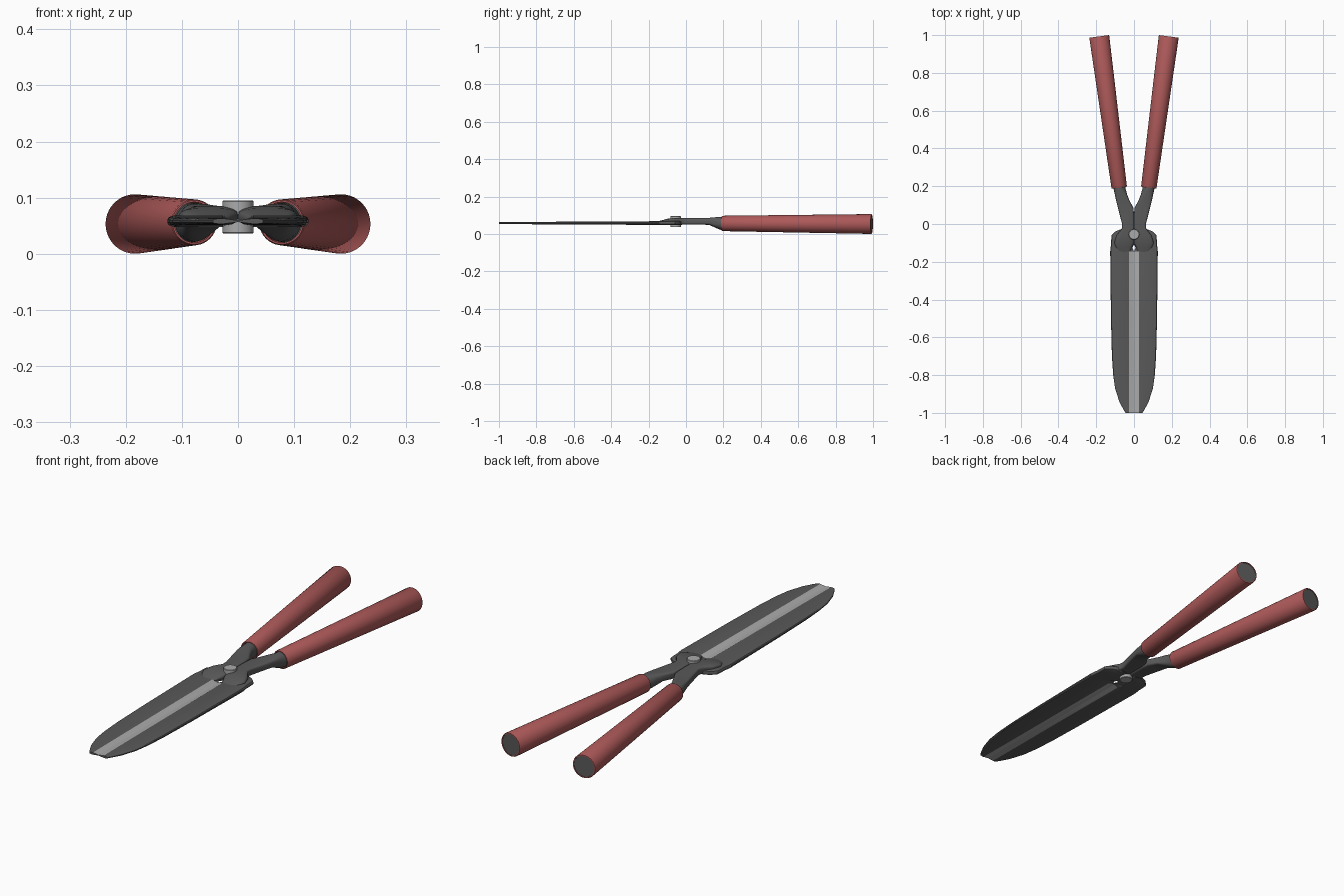
import bpy, bmesh, math
from mathutils import Vector

if "Cube" in bpy.data.objects:
    bpy.data.objects.remove(bpy.data.objects["Cube"])


def material(name, rgb):
    m = bpy.data.materials.new(name)
    m.diffuse_color = (*rgb, 1)
    m.use_nodes = True
    m.node_tree.nodes["Principled BSDF"].inputs["Base Color"].default_value = m.diffuse_color
    return m


RED = material("red_rubber", (0.42, 0.10, 0.10))
DARK = material("dark_steel", (0.10, 0.10, 0.10))
LIGHT = material("bright_steel", (0.40, 0.40, 0.40))


def finish(bm, name, mats, angle=35, mirror=True):
    bmesh.ops.recalc_face_normals(bm, faces=bm.faces)
    me = bpy.data.meshes.new(name)
    bm.to_mesh(me)
    bm.free()
    ob = bpy.data.objects.new(name, me)
    bpy.context.collection.objects.link(ob)
    for m in mats:
        me.materials.append(m)
    bpy.ops.object.select_all(action='DESELECT')
    ob.select_set(True)
    bpy.context.view_layer.objects.active = ob
    bpy.ops.object.shade_smooth_by_angle(angle=math.radians(angle))
    if mirror:
        mod = ob.modifiers.new("Mirror", 'MIRROR')
        mod.use_mirror_merge = False
    return ob


def loft(rings, closed=False):
    """Skin a list of point rings; cap the ends, or join last to first."""
    bm = bmesh.new()
    vs = [[bm.verts.new(p) for p in r] for r in rings]
    n = len(vs[0])
    pairs = list(zip(vs, vs[1:])) + ([(vs[-1], vs[0])] if closed else [])
    for a, b in pairs:
        for i in range(n):
            j = (i + 1) % n
            bm.faces.new((a[i], a[j], b[j], b[i]))
    if not closed:
        bm.faces.new(vs[0])
        bm.faces.new(vs[-1])
    return bm


# Blades: y, inner x, outer x, half thickness
stations = [(-0.022, 0, 0.055, .010), (-0.04, 0, 0.10, .010),
            (-0.06, 0, 0.119, .010), (-0.09, 0, 0.121, .010),
            (-0.11, 0, 0.121, .010), (-0.125, .009, 0.124, .010),
            (-0.145, 0, 0.126, .010), (-0.5, 0, 0.122, .008),
            (-0.7, 0, 0.117, .007), (-0.8, 0, 0.110, .0065),
            (-0.87, 0, 0.100, .006), (-0.94, 0, 0.078, .0055),
            (-0.98, 0, 0.057, .005), (-1.0, 0, 0.045, .005)]
ZB = 0.058
rings = []
for y, xi, xo, t in stations:
    prof = [(xi, .0015), (xi + .012, .003), (xi + .027, t),
            (xo - .012, t), (xo - .003, t * .75), (xo, t * .3)]
    rings.append([(x, y, ZB + h) for x, h in prof] +
                 [(x, y, ZB - h) for x, h in reversed(prof)])
bm = loft(rings)
for f in bm.faces:
    c = f.calc_center_median()
    if c.x < 0.024 and c.y < -0.14 and len(f.verts) == 4:
        f.material_index = 1
finish(bm, "blades", [DARK, LIGHT], 25)

# Arms: x inner, x outer, y, z low, z high, superellipse exponent
sections = [(.022, .075, -.155, .052, .066, 3), (.013, .095, -.125, .051, .074, 3),
            (0, .105, -.10, .050, .081, 3), (0, .092, -.06, .050, .085, 3.5),
            (0, .065, -.025, .050, .085, 5), (0, .063, 0, .050, .085, 5),
            (0, .076, .05, .050, .085, 5), (.003, .085, .085, .050, .085, 5),
            (.024, .095, .125, .048, .086, 4), (.036, .101, .155, .034, .089, 3),
            (.044, .108, .185, .022, .090, 2), (.048, .112, .215, .021, .090, 2)]
rings = []
for xi, xo, y, z0, z1, e in sections:
    ring = []
    for i in range(32):
        a = 2 * math.pi * i / 32
        c, s = math.cos(a), math.sin(a)
        ring.append(((xi + xo) / 2 + (xo - xi) / 2 * math.copysign(abs(c) ** (2 / e), c), y,
                     (z0 + z1) / 2 + (z1 - z0) / 2 * math.copysign(abs(s) ** (2 / e), s)))
    rings.append(ring)
finish(loft(rings), "handle_arms", [DARK], 40)

# Handle axis, shared by grips and the steel cores inside them
START, END = Vector((0.078, 0.192, 0.056)), Vector((0.184, 0.993, 0.053))
AXIS = (END - START).normalized()
SIDE = AXIS.cross(Vector((0, 0, 1))).normalized()
UP = SIDE.cross(AXIS)


def circle(d, r, n=40):
    """Ring around the handle axis at fraction d of its length."""
    c = START.lerp(END, d)
    return [c + r * (math.cos(2 * math.pi * i / n) * SIDE +
                     math.sin(2 * math.pi * i / n) * UP) for i in range(n)]


tube = [(0, .036), (0, .039), (.005, .041), (.5, .047), (.995, .053),
        (1, .051), (1, .047), (.97, .047)]
finish(loft([circle(*p) for p in tube], closed=True), "grips", [RED], 40)
finish(loft([circle(.03, .035), circle(.997, .0475)]), "handle_cores", [DARK])

# Pivot bolt
bolt = [(.036, .026), (.038, .028), (.093, .028), (.095, .026)]
rings = [[(r * math.cos(math.pi * i / 16), -.055 + r * math.sin(math.pi * i / 16), z)
          for i in range(32)] for z, r in bolt]
finish(loft(rings), "pivot_bolt", [LIGHT], 30, mirror=False)
